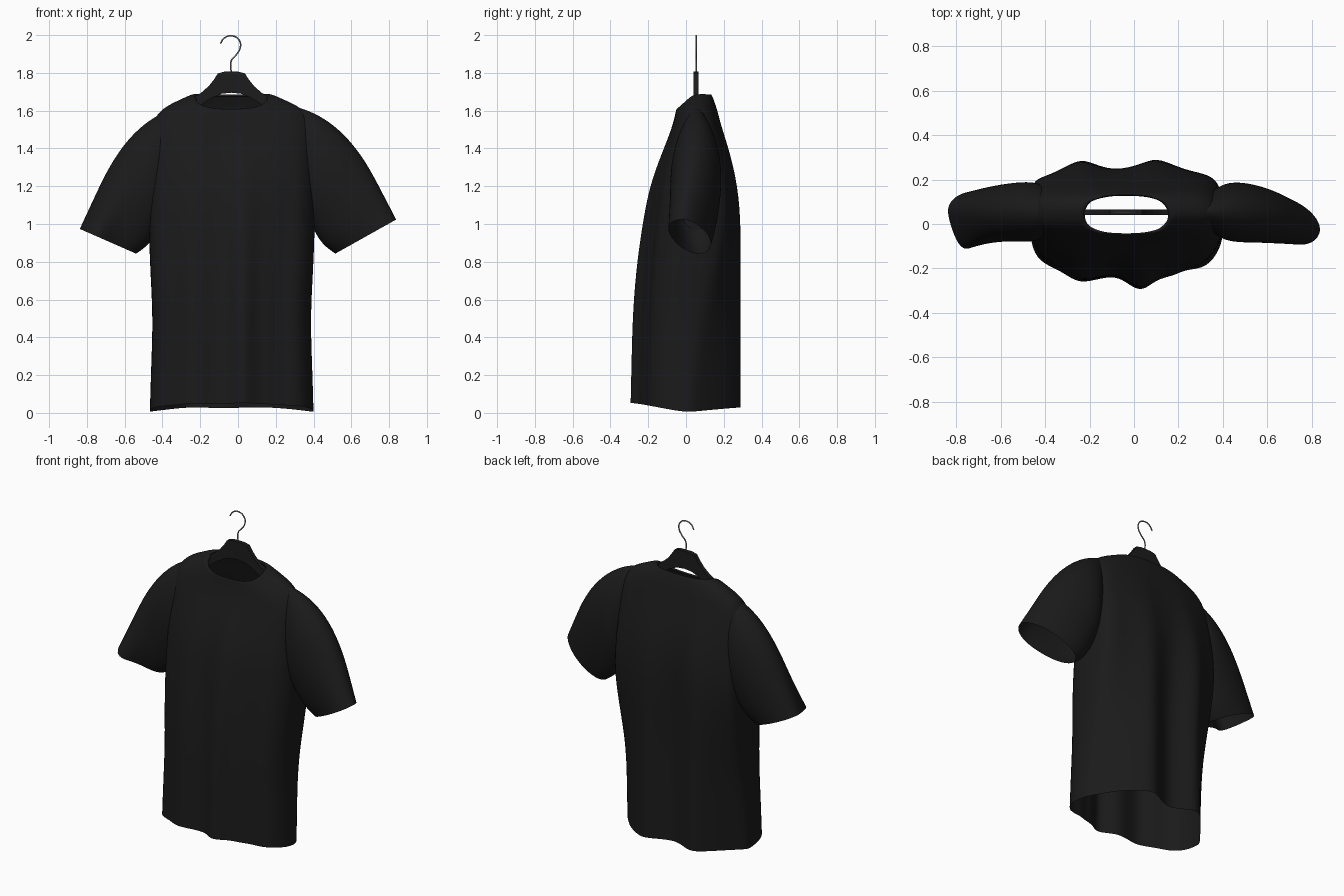
import bpy
import bmesh
from math import sin, cos, atan2, pi
from mathutils import Vector

cube = bpy.data.objects.get("Cube")
if cube:
    bpy.data.objects.remove(cube)


def material(name, colour, rough):
    m = bpy.data.materials.new(name)
    m.use_nodes = True
    m.diffuse_color = (*colour, 1)
    node = next(n for n in m.node_tree.nodes if n.type == 'BSDF_PRINCIPLED')
    node.inputs["Base Color"].default_value = (*colour, 1)
    node.inputs["Roughness"].default_value = rough
    return m


CLOTH = material("black cotton", (0.0105, 0.0105, 0.0105), 0.9)
WOOD = material("black hanger", (0.0115, 0.0115, 0.0115), 0.6)
METAL = material("grey metal", (0.25, 0.25, 0.25), 0.5)
CX = -0.035  # centre line of the garment


def finish(name, bm, mat):
    bmesh.ops.recalc_face_normals(bm, faces=bm.faces)
    mesh = bpy.data.meshes.new(name)
    bm.to_mesh(mesh)
    bm.free()
    mesh.materials.append(mat)
    obj = bpy.data.objects.new(name, mesh)
    bpy.context.collection.objects.link(obj)
    return obj


def loft(name, rings):
    """Open smooth cloth tube through closed rings of points."""
    bm = bmesh.new()
    rows = [[bm.verts.new(p) for p in ring] for ring in rings]
    n = len(rows[0])
    for low, high in zip(rows, rows[1:]):
        for i in range(n):
            j = (i + 1) % n
            bm.faces.new((low[i], low[j], high[j], high[i]))
    obj = finish(name, bm, CLOTH)
    for p in obj.data.polygons:
        p.use_smooth = True
    sub = obj.modifiers.new("smooth", 'SUBSURF')
    sub.levels = sub.render_levels = 2


# Shirt body: wavy outline that eases into a plain oval at the shoulders
OUTLINE = [(.395, -.03), (.39, .1), (.37, .225), (.26, .235), (.18, .265), (.10, .315),
           (.02, .27), (-.07, .225), (-.15, .26), (-.24, .315), (-.32, .25), (-.4, .215),
           (-.455, .2), (-.46, .08), (-.46, -.09), (-.42, -.175), (-.33, -.21),
           (-.26, -.265), (-.2, -.265), (-.1, -.235), (-.04, -.26), (.03, -.32),
           (.1, -.25), (.17, -.24), (.23, -.205), (.32, -.205), (.385, -.11)]

# side z, front z, back z, half width, front y, back y, folds, back corner tuck
LEVELS = [(.003, .055, .03, .437, -.285, .28, 1, 1),
          (.25, .27, .25, .43, -.28, .28, 1, .9),
          (.5, .5, .5, .42, -.275, .28, 1, .7),
          (.75, .75, .75, .435, -.258, .28, .95, .35),
          (1, 1, 1, .445, -.225, .285, .8, 0),
          (1.2, 1.2, 1.2, .445, -.19, .273, .5, 0),
          (1.38, 1.36, 1.38, .44, -.133, .233, .25, 0),
          (1.55, 1.48, 1.52, .435, -.085, .187, .1, 0),
          (1.63, 1.54, 1.6, .375, -.067, .167, 0, 0),
          (1.665, 1.58, 1.655, .28, -.057, .148, 0, 0),
          (1.7, 1.617, 1.695, .203, -.05, .132, 0, 0),
          (1.675, 1.6, 1.675, .19, -.042, .127, 0, 0)]


def body_ring(zs, zf, zb, hw, yf, yb, fold, tuck):
    ring = []
    for x, y in OUTLINE:
        u, v = (x - CX) / .43, y / .29
        t = atan2(v, u)
        r = (abs(cos(t)) ** 2.6 + abs(sin(t)) ** 2.6) ** (-1 / 2.6)
        u = u * fold + r * cos(t) * (1 - fold)
        v = v * fold + r * sin(t) * (1 - fold)
        if v > 0:
            v *= 1 - .75 * tuck * min(1, max(0, (abs(u) - .5) / .45)) ** 2
        zc = zb if v > 0 else zf
        z = zs + (zc - zs) * min(1, abs(v))
        ring.append((CX + u * hw, (yf + yb) / 2 + v * (yb - yf) / 2, z))
    return ring


loft("shirt_body", [body_ring(*lv) for lv in LEVELS])

# Sleeves: rings between a shoulder line and an underarm line
# top x, top z, under x, under z, half depth, twist
SLEEVE = [(.27, 1.635, .33, 1.12, .04, 0),
          (.375, 1.606, .375, 1.04, .11, 0),
          (.475, 1.553, .395, 1.0, .135, 0),
          (.58, 1.462, .415, .96, .137, .1),
          (.68, 1.325, .44, .915, .13, .3),
          (.757, 1.17, .475, .875, .12, .6),
          (.84, 1.0, .525, .842, .10, 1)]


def sleeve(name, side, top_y, under_y, flap):
    rings = []
    for tx, tz, ux, uz, depth, k in SLEEVE:
        tilt = .025 * side * k
        top = Vector((tx * side, .055 + (top_y - .055) * k, tz + tilt))
        under = Vector((ux * side - .012, .055 + (under_y - .055) * k, uz))
        mid, axis = (top + under) / 2, (top - under) / 2
        ring = []
        for i in range(20):
            a = 2 * pi * i / 20
            # a cloth fold swells the upper front edge towards the cuff
            h = depth * (1 + flap * k * k * max(0, cos(a + .9)) ** 6)
            ring.append(mid + axis * cos(a) + Vector((0, h * sin(a), 0)))
        rings.append(ring)
    loft(name, rings)


sleeve("left_sleeve", 1, -.025, .07, .1)
sleeve("right_sleeve", -1, .06, .04, 1.1)

# Hanger: half outline mirrored about the centre line, then given thickness
UPPER = [(0, 1.807), (.04, 1.806), (.072, 1.797), (.092, 1.765), (.12, 1.73),
         (.16, 1.695), (.25, 1.64), (.36, 1.56)]
LOWER = [(0, 1.695), (.05, 1.69), (.1, 1.67), (.14, 1.645), (.17, 1.625),
         (.2, 1.6), (.28, 1.56), (.36, 1.52)]
bm = bmesh.new()
for s in (-1, 1):
    up = [bm.verts.new((CX + s * x, .04, z)) for x, z in UPPER]
    lo = [bm.verts.new((CX + s * x, .04, z)) for x, z in LOWER]
    for i in range(len(up) - 1):
        bm.faces.new((up[i], up[i + 1], lo[i + 1], lo[i]))
bmesh.ops.remove_doubles(bm, verts=bm.verts, dist=.0001)
bmesh.ops.recalc_face_normals(bm, faces=bm.faces)
solid = bmesh.ops.extrude_face_region(bm, geom=bm.faces[:])
moved = [g for g in solid["geom"] if isinstance(g, bmesh.types.BMVert)]
bmesh.ops.translate(bm, verts=moved, vec=(0, .026, 0))
finish("hanger", bm, WOOD)

# Wire hook
HOOK = [(CX, 1.79), (CX, 1.865), (-.01, 1.895), (.011, 1.93), (.008, 1.97),
        (-.03, 1.996), (-.073, 1.984), (-.093, 1.955)]
curve = bpy.data.curves.new("hanger_hook", 'CURVE')
curve.dimensions = '3D'
curve.bevel_depth = .004
curve.bevel_resolution = 2
curve.use_fill_caps = True
spline = curve.splines.new('BEZIER')
spline.bezier_points.add(len(HOOK) - 1)
for p, (x, z) in zip(spline.bezier_points, HOOK):
    p.co = (x, .053, z)
    p.handle_left_type = p.handle_right_type = 'AUTO'
curve.materials.append(METAL)
hook = bpy.data.objects.new("hanger_hook", curve)
bpy.context.collection.objects.link(hook)
